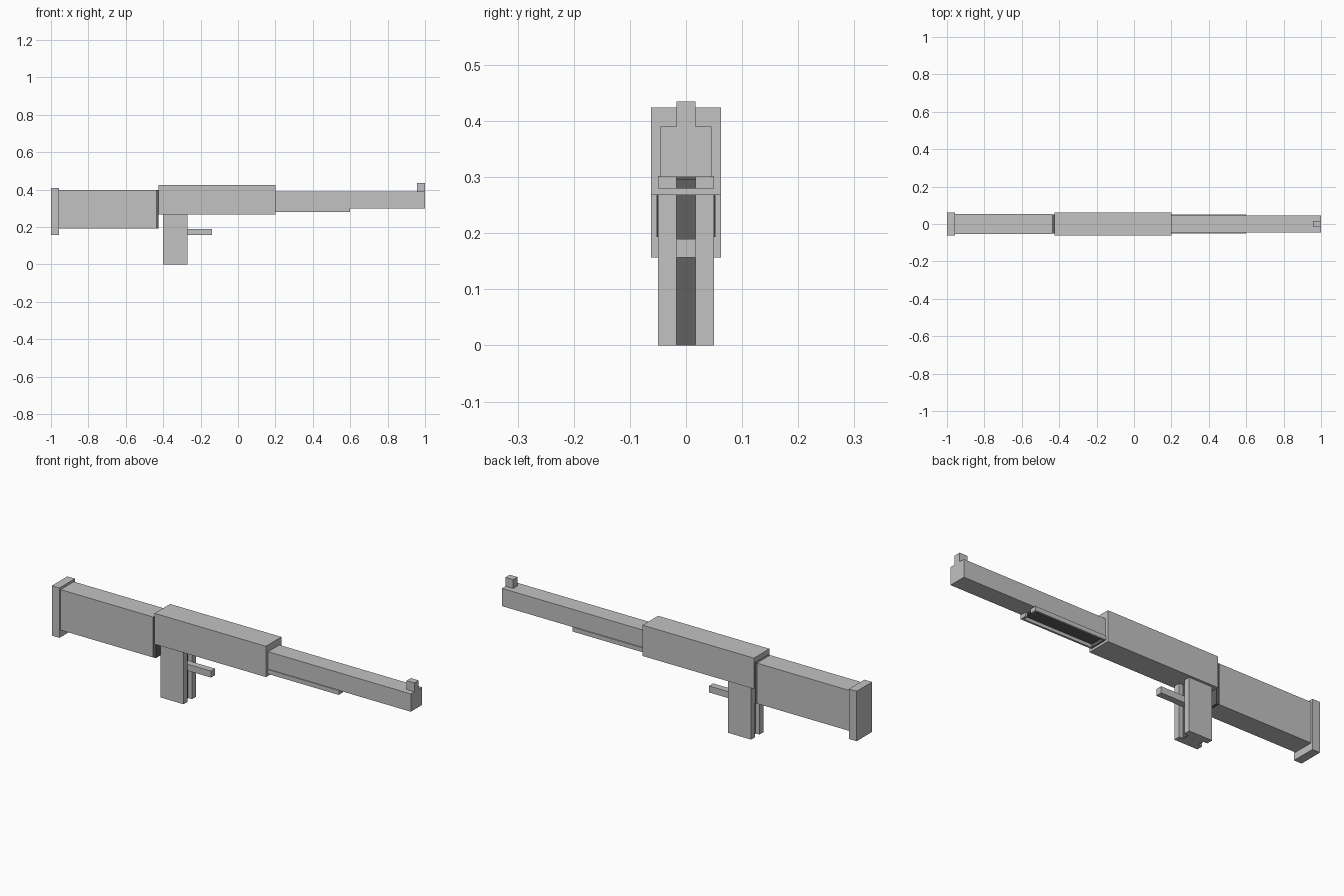
import bpy

if "Cube" in bpy.data.objects:
    bpy.data.objects.remove(bpy.data.objects["Cube"])


def material(name, v):
    m = bpy.data.materials.new(name)
    m.diffuse_color = (v, v, v, 1)
    m.use_nodes = True
    m.node_tree.nodes["Principled BSDF"].inputs["Base Color"].default_value = m.diffuse_color
    return m


LIGHT = material("light grey", 0.54)
DARK = material("dark grey", 0.12)


def box(name, x0, x1, z0, z1, y0, y1, mat=LIGHT):
    """Flat-faced block from its limits on each axis."""
    v = [(x, y, z) for x in (x0, x1) for y in (y0, y1) for z in (z0, z1)]
    f = [(0, 1, 3, 2), (4, 6, 7, 5), (0, 4, 5, 1),
         (2, 3, 7, 6), (0, 2, 6, 4), (1, 5, 7, 3)]
    me = bpy.data.meshes.new(name)
    me.from_pydata(v, [], f)
    me.materials.append(mat)
    ob = bpy.data.objects.new(name, me)
    bpy.context.collection.objects.link(ob)
    return ob


def centred(name, x0, x1, z0, z1, hw, mat=LIGHT):
    return box(name, x0, x1, z0, z1, -hw, hw, mat)


def mirrored(name, x0, x1, z0, z1, y0, y1, mat=LIGHT):
    """Block on the +y side with its twin on the -y side."""
    ob = box(name, x0, x1, z0, z1, y0, y1, mat)
    m = ob.modifiers.new("mirror", 'MIRROR')
    m.use_axis = (False, True, False)
    return ob


# Stock
centred("butt_plate", -1.0, -0.957, 0.157, 0.41, 0.062)
centred("stock", -0.957, -0.438, 0.193, 0.398, 0.053)
centred("stock_collar", -0.438, -0.424, 0.193, 0.398, 0.052, DARK)

# Main body and barrel
centred("receiver", -0.424, 0.2, 0.268, 0.424, 0.062)
centred("barrel", 0.2, 1.0, 0.30, 0.39, 0.045)
centred("front_sight", 0.957, 1.0, 0.39, 0.435, 0.017)

# Hollow forend, open underneath and slotted in front
mirrored("forend_rail", 0.2, 0.6, 0.28, 0.302, 0.04, 0.05)
mirrored("forend_end", 0.588, 0.6, 0.28, 0.30, 0.017, 0.04)
centred("forend_inside", 0.2, 0.588, 0.296, 0.30, 0.04, DARK)
centred("forend_back", 0.2, 0.206, 0.28, 0.296, 0.04, DARK)

# Grip: two cheeks around a core, with dark slots front and back
mirrored("grip_cheek", -0.40, -0.27, 0.0, 0.268, 0.017, 0.05)
centred("grip_core", -0.375, -0.295, 0.0, 0.268, 0.017)
centred("grip_slot_back", -0.379, -0.375, 0.0, 0.268, 0.017, DARK)
centred("grip_slot_front", -0.295, -0.291, 0.0, 0.268, 0.017, DARK)
centred("trigger", -0.291, -0.14, 0.157, 0.19, 0.0165)
